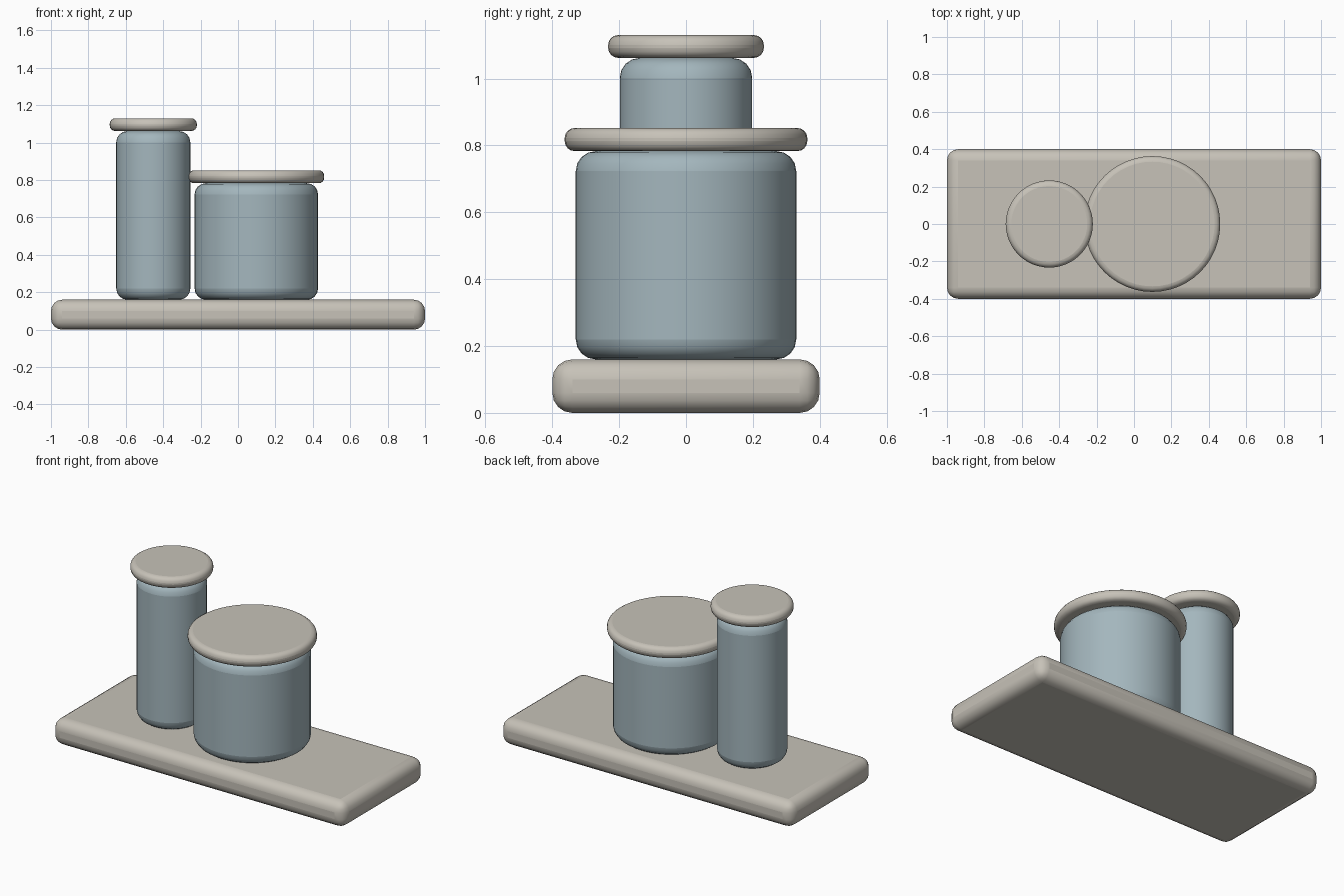
import bpy, math

if "Cube" in bpy.data.objects:
    bpy.data.objects.remove(bpy.data.objects["Cube"])


def material(name, rgb):
    m = bpy.data.materials.new(name)
    m.diffuse_color = (*rgb, 1.0)
    m.use_nodes = True
    m.node_tree.nodes["Principled BSDF"].inputs["Base Color"].default_value = m.diffuse_color
    return m


STONE = material("warm_stone", (0.57, 0.54, 0.48))
GLAZE = material("blue_grey_glaze", (0.37, 0.47, 0.51))


def finish(obj, name, mat, radius, segments):
    """Name, colour and round the edges of a part."""
    obj.name = name
    obj.data.materials.append(mat)
    bevel = obj.modifiers.new("rounded_edges", 'BEVEL')
    bevel.width = radius
    bevel.segments = segments
    bevel.limit_method = 'ANGLE'
    bevel.angle_limit = math.radians(40)
    bpy.ops.object.shade_smooth_by_angle(angle=math.radians(40))


def disc(name, x, radius, z0, z1, mat, rounding):
    """Upright rounded cylinder between two heights."""
    bpy.ops.mesh.primitive_cylinder_add(vertices=48, radius=radius, depth=z1 - z0,
                                        location=(x, 0, (z0 + z1) / 2))
    finish(bpy.context.object, name, mat, rounding, 4)


# Tray
bpy.ops.mesh.primitive_cube_add(size=1, location=(0, 0, 0.08))
tray = bpy.context.object
tray.scale = (2.0, 0.8, 0.16)
bpy.ops.object.transform_apply(location=False, rotation=False, scale=True)
finish(tray, "tray", STONE, 0.06, 4)

# Canisters with overhanging lids: label, x, body radius, lid radius, body top, lid top
for label, x, body_r, lid_r, body_top, lid_top in (
        ("tall", -0.453, 0.198, 0.233, 1.062, 1.13),
        ("short", 0.098, 0.33, 0.363, 0.783, 0.852)):
    disc(label + "_canister", x, body_r, 0.16, body_top, GLAZE, 0.06)
    disc(label + "_lid", x, lid_r, body_top, lid_top, STONE, 0.03)
